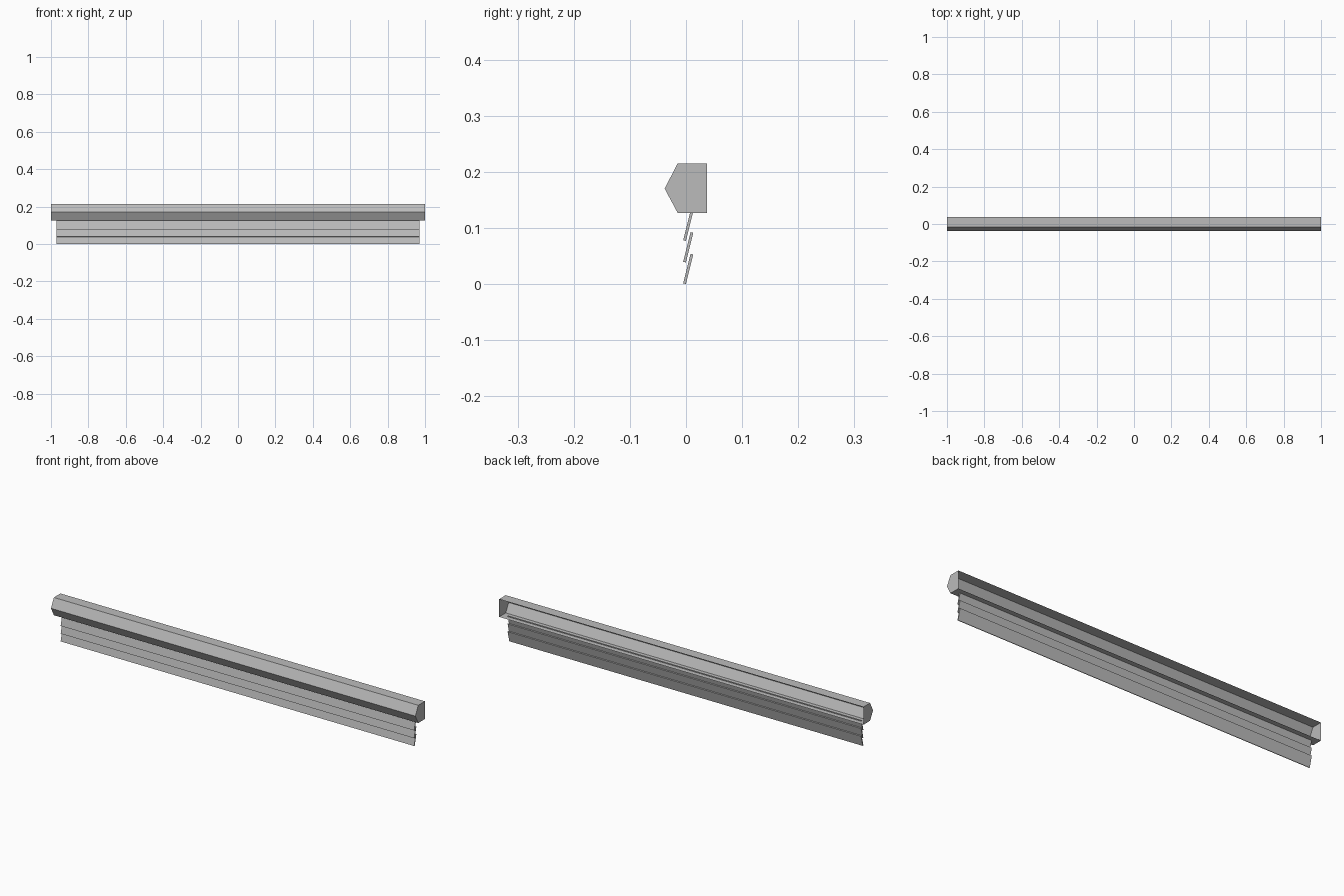
import bpy, bmesh, math

cube = bpy.data.objects.get("Cube")
if cube:
    bpy.data.objects.remove(cube, do_unlink=True)

grey = bpy.data.materials.new("shutter_grey")
grey.use_nodes = True
colour = (0.5, 0.5, 0.5, 1)
grey.diffuse_color = colour
grey.node_tree.nodes["Principled BSDF"].inputs["Base Color"].default_value = colour


def extrude_profile(name, profile, half_length, open_side=None):
    """Sweep a (y, z) outline along x with end caps, leaving one side open."""
    bm = bmesh.new()
    left, right = [[bm.verts.new((x, y, z)) for y, z in profile]
                   for x in (half_length, -half_length)]
    bm.faces.new(left)
    bm.faces.new(right[::-1])
    count = len(profile)
    for i in range(count):
        j = (i + 1) % count
        if i != open_side:
            bm.faces.new((left[i], right[i], right[j], left[j]))
    bmesh.ops.recalc_face_normals(bm, faces=bm.faces)
    mesh = bpy.data.meshes.new(name)
    bm.to_mesh(mesh)
    bm.free()
    mesh.materials.append(grey)
    obj = bpy.data.objects.new(name, mesh)
    bpy.context.collection.objects.link(obj)
    return obj


# Pointed housing, open along the back
housing = [(0.037, 0.215), (-0.015, 0.215), (-0.038, 0.17),
           (-0.015, 0.127), (0.037, 0.127)]
extrude_profile("housing", housing, 1.0, open_side=4)

# Overlapping tilted slats
tilt = math.radians(14)
width, thickness, pitch = 0.0544, 0.005, 0.0385
for n in range(3):
    centre_y, centre_z = 0.004, 0.027 + n * pitch
    outline = []
    for a, b in ((1, 1), (-1, 1), (-1, -1), (1, -1)):
        across, along = a * thickness / 2, b * width / 2
        outline.append((centre_y + across * math.cos(tilt) + along * math.sin(tilt),
                        centre_z - across * math.sin(tilt) + along * math.cos(tilt)))
    extrude_profile(f"slat_{n + 1}", outline, 0.97)
